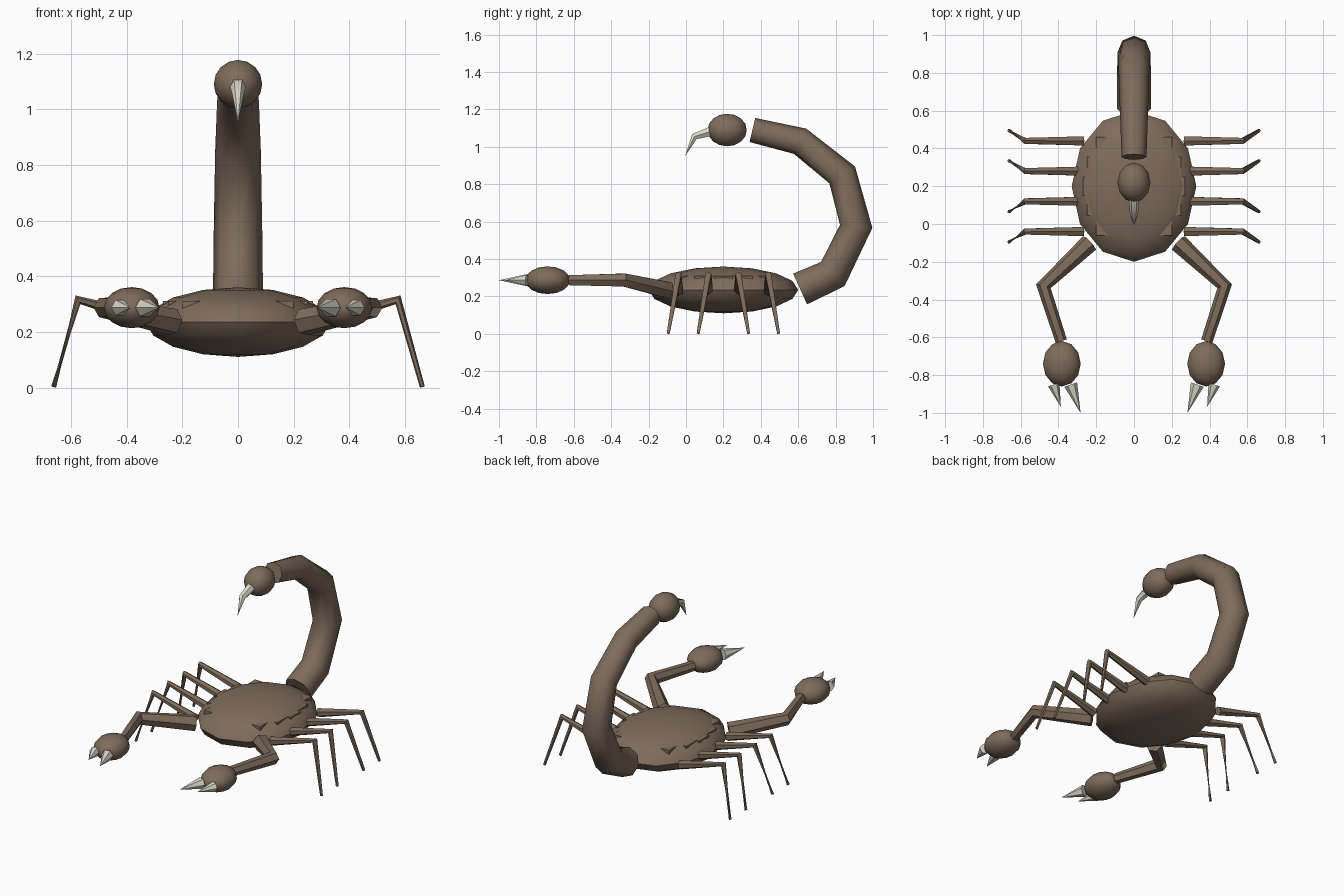
import bpy, bmesh, math
from mathutils import Vector, Matrix

if "Cube" in bpy.data.objects:
    bpy.data.objects.remove(bpy.data.objects["Cube"])


def material(name, rgb):
    m = bpy.data.materials.new(name)
    m.diffuse_color = (*rgb, 1)
    m.use_nodes = True
    m.node_tree.nodes["Principled BSDF"].inputs["Base Color"].default_value = m.diffuse_color
    return m


SHELL = material("brown_shell", (0.21, 0.15, 0.105))
IVORY = material("ivory", (0.72, 0.69, 0.58))


def finish(name, bm, mat, angle=50):
    bmesh.ops.recalc_face_normals(bm, faces=bm.faces[:])
    me = bpy.data.meshes.new(name)
    bm.to_mesh(me)
    bm.free()
    me.materials.append(mat)
    ob = bpy.data.objects.new(name, me)
    bpy.context.collection.objects.link(ob)
    bpy.ops.object.select_all(action='DESELECT')
    ob.select_set(True)
    bpy.context.view_layer.objects.active = ob
    bpy.ops.object.shade_smooth_by_angle(angle=math.radians(angle))
    return ob


def ellipsoid(name, center, radii, mat=SHELL):
    bm = bmesh.new()
    m = Matrix.Translation(center) @ Matrix.Diagonal((*radii, 1))
    bmesh.ops.create_uvsphere(bm, u_segments=12, v_segments=8, radius=1, matrix=m)
    return finish(name, bm, mat)


def tube(name, points, radii, sides, mat=SHELL):
    """Capped tube through the points; a zero last radius makes a tip."""
    pts = [Vector(p) for p in points]
    bm = bmesh.new()
    rings = []
    for i, (p, r) in enumerate(zip(pts, radii)):
        if r == 0:
            rings.append([bm.verts.new(p)])
            continue
        t = Vector((0, 0, 0))
        if i > 0:
            t += (p - pts[i - 1]).normalized()
        if i < len(pts) - 1:
            t += (pts[i + 1] - p).normalized()
        t.normalize()
        ref = Vector((1, 0, 0)) if abs(t.x) < 0.8 else Vector((0, 0, 1))
        u = (ref - t * ref.dot(t)).normalized()
        v = t.cross(u)
        angles = [2 * math.pi * k / sides for k in range(sides)]
        rings.append([bm.verts.new(p + r * (u * math.cos(a) + v * math.sin(a))) for a in angles])
    for a, b in zip(rings, rings[1:]):
        for k in range(sides):
            n = (k + 1) % sides
            bm.faces.new((a[k], a[n], b[0]) if len(b) == 1 else (a[k], a[n], b[n], b[k]))
    for ring in (rings[0], rings[-1]):
        if len(ring) > 1:
            bm.faces.new(ring)
    return finish(name, bm, mat)


# body
ellipsoid("body", (0, 0.2, 0.235), (0.33, 0.4, 0.125))

# back plates, mostly sunk into the body
for i, half in enumerate((0.2, 0.25, 0.27, 0.25, 0.2)):
    bm = bmesh.new()
    m = Matrix.Translation((0, -0.01 + 0.105 * i, 0.295)) @ Matrix.Diagonal((2 * half, 0.1, 0.03, 1))
    bmesh.ops.create_cube(bm, size=1, matrix=m)
    finish(f"back_plate_{i + 1}", bm, SHELL, 30)

# tail, stinger bulb and barb
tail = [(0.61, 0.24), (0.785, 0.32), (0.91, 0.575), (0.835, 0.85), (0.61, 1.03), (0.355, 1.09)]
tube("tail", [(0, y, z) for y, z in tail], (0.09, 0.09, 0.087, 0.082, 0.075, 0.066), 8)
ellipsoid("stinger_bulb", (0, 0.22, 1.09), (0.087, 0.105, 0.087))
tube("stinger_barb", [(0, 0.14, 1.085), (0, 0.045, 1.055), (0, -0.005, 0.95)], (0.03, 0.021, 0), 6, IVORY)

for side, s in (("left", -1), ("right", 1)):
    # pincer arm, claw and fingers
    tube(f"{side}_arm", [(s * 0.235, -0.1, 0.235), (s * 0.48, -0.33, 0.288), (s * 0.385, -0.62, 0.287)],
         (0.05, 0.04, 0.031), 6)
    ellipsoid(f"{side}_claw", (s * 0.382, -0.74, 0.287), (0.1, 0.12, 0.074))
    tube(f"{side}_inner_finger", [(s * 0.335, -0.85, 0.287), (s * 0.283, -1.0, 0.287)],
         (0.036, 0), 6, IVORY)
    tube(f"{side}_outer_finger", [(s * 0.425, -0.85, 0.287), (s * 0.387, -0.968, 0.287)],
         (0.032, 0), 6, IVORY)
    # walking legs: front pairs lean forward, rear pairs lean back
    for i in range(4):
        y = -0.04 + 0.16 * i
        foot = y + (-0.055 if i < 2 else 0.055)
        tube(f"{side}_leg_{i + 1}", [(s * 0.27, y, 0.23), (s * 0.575, y, 0.315), (s * 0.662, foot, 0.003)],
             (0.028, 0.018, 0.009), 6)
